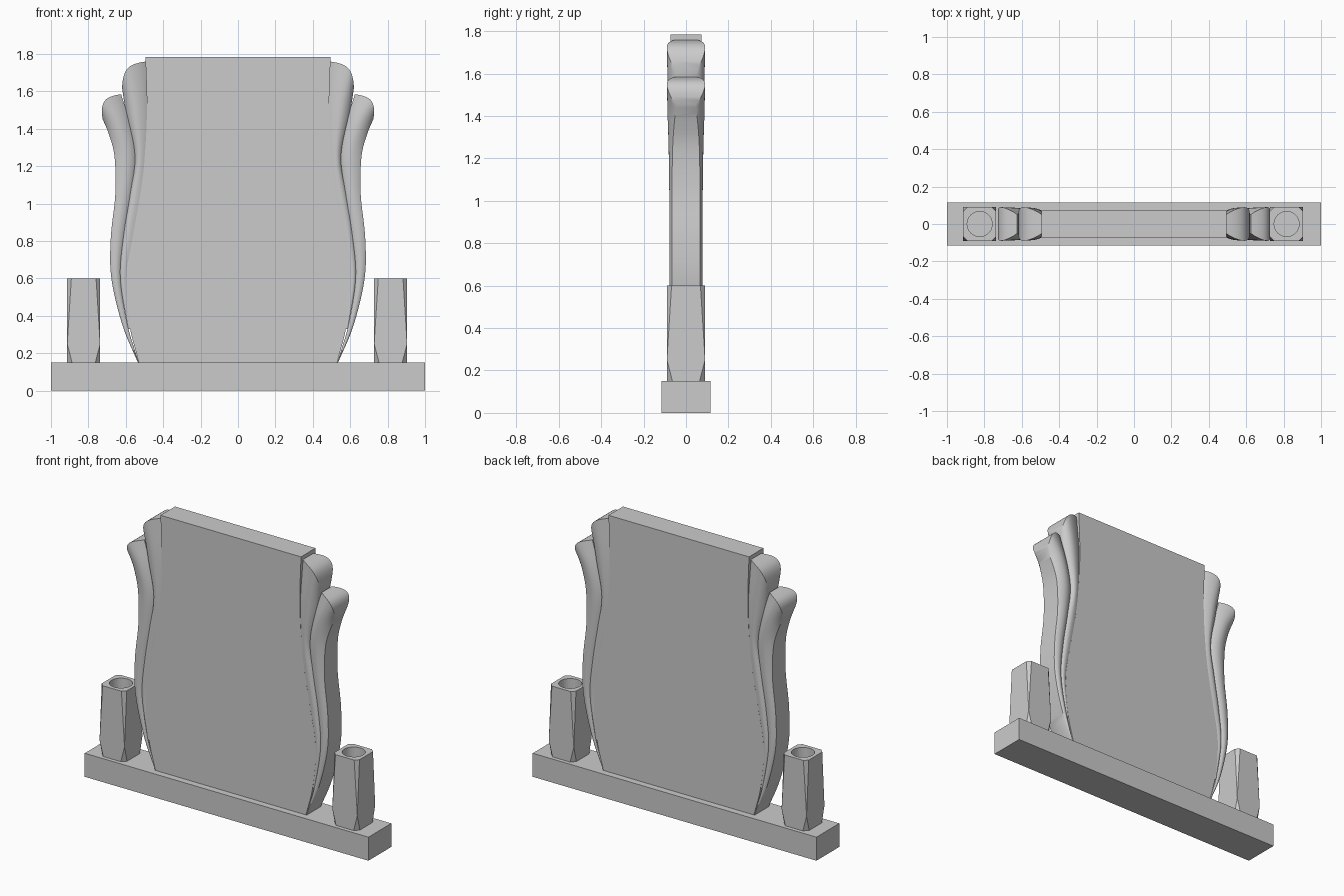
import bpy, bmesh, math
from mathutils import Vector

if "Cube" in bpy.data.objects:
    bpy.data.objects.remove(bpy.data.objects["Cube"])


def make_object(name, bm, smooth=False):
    bmesh.ops.recalc_face_normals(bm, faces=bm.faces)
    me = bpy.data.meshes.new(name)
    bm.to_mesh(me)
    bm.free()
    ob = bpy.data.objects.new(name, me)
    bpy.context.collection.objects.link(ob)
    if smooth:
        bpy.ops.object.select_all(action='DESELECT')
        ob.select_set(True)
        bpy.context.view_layer.objects.active = ob
        bpy.ops.object.shade_smooth_by_angle(angle=math.radians(35))
    return ob


def spline(rows, steps):
    """Catmull-Rom interpolation of rows of numbers."""
    pts = [Vector(r) for r in rows]
    pts = [2 * pts[0] - pts[1]] + pts + [2 * pts[-1] - pts[-2]]
    out = []
    for i in range(1, len(pts) - 2):
        a, b, c, d = pts[i - 1:i + 3]
        for k in range(steps):
            t = k / steps
            out.append(0.5 * (2 * b + (c - a) * t + (2 * a - 5 * b + 4 * c - d) * t * t
                              + (3 * b - a - 3 * c + d) * t ** 3))
    return out + [pts[-2]]


def scroll(name, stations, n=12):
    """Loft a rounded band; each station is
    inner x, z, outer x, z, inner / crest / outer half depth, crown bulge."""
    bm = bmesh.new()
    rings = []
    for xi, zi, xo, zo, yi, yp, yo, bulge in spline(stations, 6):
        span = Vector((xo - xi, zo - zi))
        out = Vector((-span.y, span.x)).normalized()
        front, back = [], []
        for k in range(n + 1):
            t = k / n
            arc = math.sin(math.pi * t)
            p = Vector((xi, zi)) + span * t + out * bulge * arc
            edge = yi + (yo - yi) * t
            y = edge + (yp - edge) * arc ** 0.8 if 0 < k < n else edge
            front.append(bm.verts.new((p.x, -y, p.y)))
            back.append(bm.verts.new((p.x, y, p.y)))
        rings.append((front, back))
    for (f0, b0), (f1, b1) in zip(rings, rings[1:]):
        loop0, loop1 = f0 + b0[::-1], f1 + b1[::-1]
        m = len(loop0)
        for k in range(m):
            j = (k + 1) % m
            bm.faces.new((loop0[k], loop0[j], loop1[j], loop1[k]))
    for f, b in (rings[0], rings[-1]):
        for k in range(n):
            bm.faces.new((f[k], f[k + 1], b[k + 1], b[k]))
    ob = make_object(name, bm, True)
    mod = ob.modifiers.new("both_sides", 'MIRROR')
    mod.use_axis = (True, False, False)
    return ob


def vase(name, cx):
    hx, hy = 0.088, 0.09
    bm = bmesh.new()
    # square waist with corner facets opening towards top and bottom
    for z, c in ((0.15, 0.026), (0.25, 0), (0.6, 0.022)):
        for sx in (-1, 1):
            for sy in (-1, 1):
                for dx, dy in (((c, 0), (0, c)) if c else ((0, 0),)):
                    bm.verts.new((cx + sx * (hx - dx), sy * (hy - dy), z))
    bmesh.ops.convex_hull(bm, input=bm.verts)
    bmesh.ops.dissolve_limit(bm, angle_limit=0.01, verts=bm.verts, edges=bm.edges)
    ob = make_object(name, bm)
    # round flower hole
    bpy.ops.mesh.primitive_cylinder_add(vertices=32, radius=0.067, depth=0.4,
                                        location=(cx, 0, 0.5))
    cutter = bpy.context.object
    cutter.name = name + "_hole_cutter"
    mod = ob.modifiers.new("hole", 'BOOLEAN')
    mod.operation = 'DIFFERENCE'
    mod.solver = 'EXACT'
    mod.object = cutter
    bpy.context.view_layer.update()
    deps = bpy.context.evaluated_depsgraph_get()
    me = bpy.data.meshes.new_from_object(ob.evaluated_get(deps))
    ob.modifiers.clear()
    ob.data = me
    bpy.data.objects.remove(cutter, do_unlink=True)


# plinth
bm = bmesh.new()
bmesh.ops.create_cube(bm, size=1)
for v in bm.verts:
    v.co = Vector((v.co.x * 2, v.co.y * 0.23, v.co.z * 0.15 + 0.075))
make_object("plinth", bm)

# main slab
edge = spline([(0.53, 0.15), (0.58, 0.35), (0.598, 0.6), (0.562, 0.83), (0.522, 1.05),
               (0.499, 1.25), (0.487, 1.5), (0.495, 1.785)], 5)
outline = [(x, z) for x, z in edge] + [(-x, z) for x, z in reversed(edge)]
bm = bmesh.new()
face = bm.faces.new([bm.verts.new((x, -0.073, z)) for x, z in outline])
ext = bmesh.ops.extrude_face_region(bm, geom=[face], use_keep_orig=True)
for v in ext["geom"]:
    if isinstance(v, bmesh.types.BMVert):
        v.co.y = 0.073
make_object("slab", bm, True)

# carved side scrolls
scroll("outer_scroll", [
    (0.530, 0.15, 0.535, 0.15, 0.070, 0.073, 0.068, 0),
    (0.590, 0.35, 0.618, 0.35, 0.070, 0.076, 0.068, 0),
    (0.628, 0.60, 0.677, 0.60, 0.066, 0.078, 0.067, 0),
    (0.612, 0.82, 0.680, 0.82, 0.065, 0.078, 0.067, 0),
    (0.575, 1.05, 0.656, 1.05, 0.064, 0.079, 0.066, 0),
    (0.550, 1.25, 0.660, 1.25, 0.060, 0.082, 0.063, 0),
    (0.575, 1.42, 0.690, 1.37, 0.055, 0.087, 0.055, 0.015),
    (0.625, 1.585, 0.725, 1.455, 0.050, 0.090, 0.045, 0.048)])
scroll("inner_scroll", [
    (0.575, 0.33, 0.587, 0.33, 0.070, 0.072, 0.070, 0),
    (0.597, 0.60, 0.630, 0.60, 0.072, 0.076, 0.066, 0),
    (0.560, 0.83, 0.612, 0.83, 0.072, 0.077, 0.065, 0),
    (0.520, 1.05, 0.577, 1.05, 0.072, 0.078, 0.064, 0),
    (0.497, 1.25, 0.551, 1.25, 0.072, 0.080, 0.060, 0),
    (0.485, 1.50, 0.595, 1.46, 0.065, 0.086, 0.050, 0.015),
    (0.490, 1.76, 0.620, 1.62, 0.048, 0.090, 0.050, 0.048)])

# flower vases
vase("left_vase", -0.825)
vase("right_vase", 0.816)
